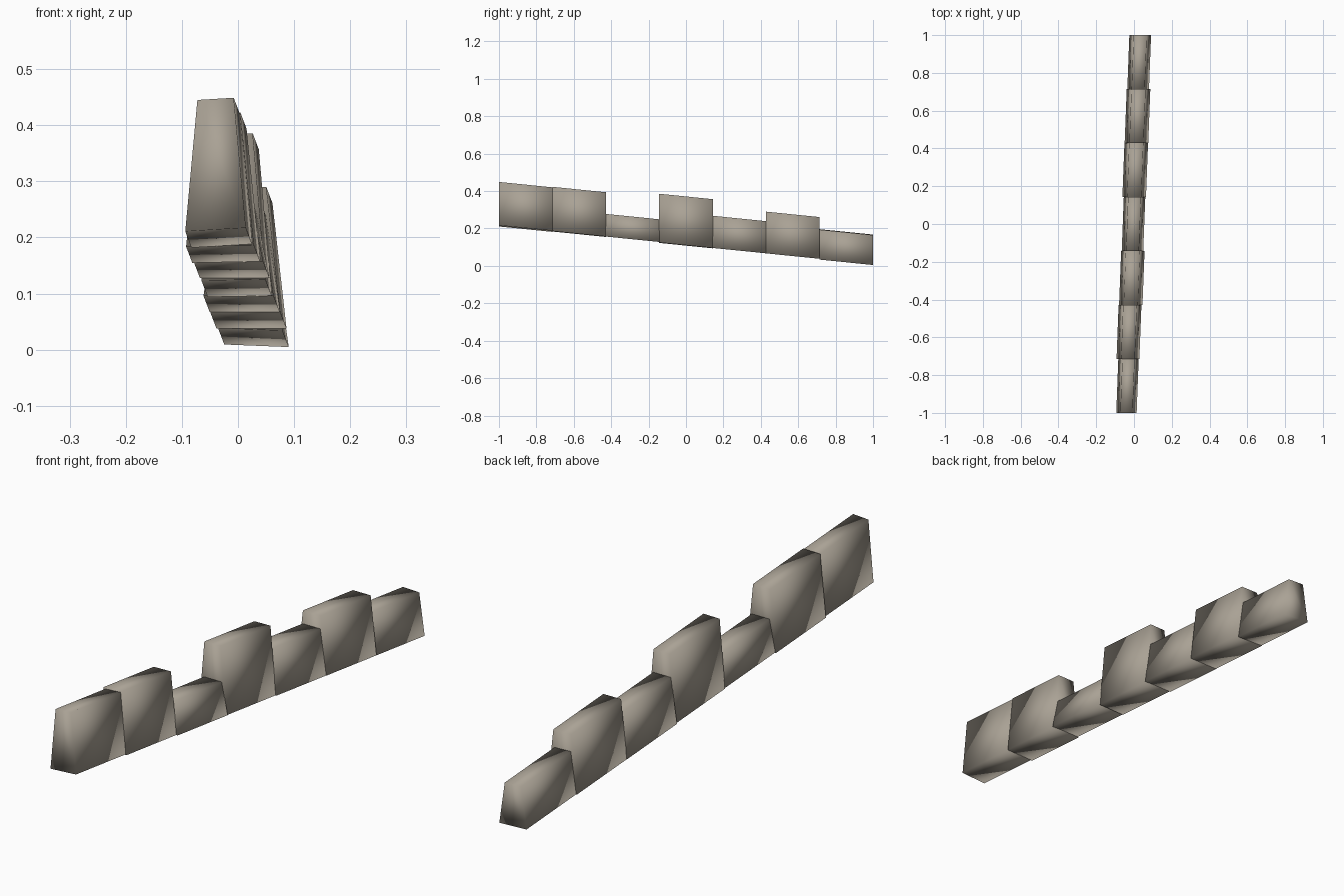
import bpy
import bmesh

cube = bpy.data.objects.get("Cube")
if cube:
    bpy.data.objects.remove(cube)

stone = bpy.data.materials.new("warm_grey_stone")
stone.use_nodes = True
stone.diffuse_color = (0.40, 0.36, 0.30, 1)
stone.node_tree.nodes["Principled BSDF"].inputs["Base Color"].default_value = (0.40, 0.36, 0.30, 1)

LENGTH = 2 / 7      # length of one stone
DROP = 0.029        # fall of each stone along the slope
DRIFT = 0.011       # sideways drift along each stone
TAPER = 0.6         # top width against bottom width


def add_stone(index, center, width, bottom, top, roll):
    """Smooth tapered block with upright ends, sheared along the slope."""
    bm = bmesh.new()
    bmesh.ops.create_cube(bm, size=1)
    y_mid = -1 + LENGTH * (index + 0.5)
    for v in bm.verts:
        x, y, z = v.co
        upper = z > 0
        side = x * width * (TAPER if upper else 1)
        v.co.x = center + side + DRIFT * (y + 0.5)
        v.co.y = y_mid + y * LENGTH * 1.005
        v.co.z = (top if upper else bottom) - DROP * (y + 0.5) + roll * side
    mesh = bpy.data.meshes.new(f"wall_stone_{index + 1}")
    bm.to_mesh(mesh)
    bm.free()
    mesh.materials.append(stone)
    for face in mesh.polygons:
        face.use_smooth = True
    obj = bpy.data.objects.new(mesh.name, mesh)
    bpy.context.collection.objects.link(obj)


# Stones from the high front end to the low back end:
# centre x, bottom width, bottom z, top z, sideways roll
stones = [
    (-0.040, 0.108, 0.214, 0.447, 0.06),
    (-0.032, 0.121, 0.185, 0.422, 0.02),
    (-0.017, 0.124, 0.157, 0.278, 0.0),
    (-0.008, 0.114, 0.124, 0.385, 0.02),
    (0.001, 0.125, 0.096, 0.268, 0.0),
    (0.013, 0.125, 0.067, 0.290, 0.0),
    (0.022, 0.115, 0.036, 0.195, -0.04),
]
for number, values in enumerate(stones):
    add_stone(number, *values)
